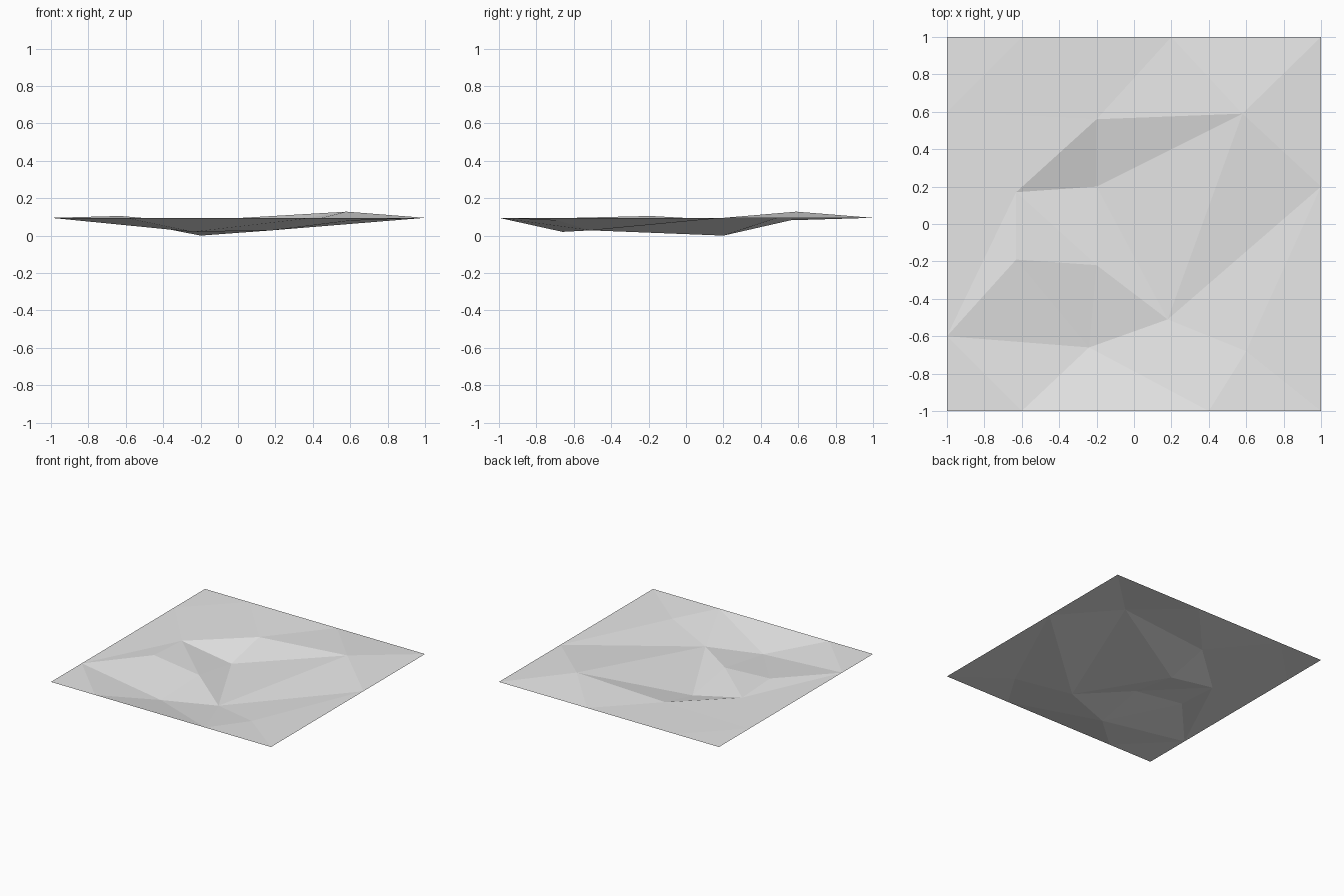
import bpy
import bmesh
from mathutils import Vector
from mathutils.geometry import delaunay_2d_cdt

default_cube = bpy.data.objects.get("Cube")
if default_cube:
    bpy.data.objects.remove(default_cube, do_unlink=True)

RIM = 0.095

# Level rim: corners plus the points where creases meet the border
rim = {
    "sw": (-1, -1), "south_a": (-.6, -1), "south_b": (.4, -1), "se": (1, -1),
    "east": (1, .2), "ne": (1, 1), "north_b": (.2, 1), "north_a": (-.6, 1),
    "nw": (-1, 1), "west_b": (-1, .6), "west_a": (-1, -.6),
}

# Hills and hollows inside the rim
relief = {
    "bank_west": (-.63, .17, .085),
    "bank_north": (-.2, .56, .082),
    "pit": (-.2, .2, 0),
    "peak": (.58, .59, .128),
    "knoll": (-.63, -.19, .105),
    "saddle": (-.2, -.22, .068),
    "valley": (.18, -.51, .028),
    "hollow": (-.24, -.66, .02),
    "shelf": (.6, -.68, .08),
}

# Crease lines, each a path through named points
creases = [
    "sw south_a south_b se east ne north_b north_a nw west_b west_a sw",
    "bank_west bank_north peak pit bank_west",
    "bank_north pit saddle knoll hollow valley saddle hollow",
    "pit valley peak east valley shelf",
    "knoll west_a hollow south_a",
    "north_a bank_north north_b peak",
    "bank_west knoll",
    "west_b bank_west",
    "west_b north_a",
]

points = {name: Vector((x, y, RIM)) for name, (x, y) in rim.items()}
points.update({name: Vector(p) for name, p in relief.items()})
names = list(points)

edges = []
for line in creases:
    path = [names.index(n) for n in line.split()]
    edges += list(zip(path, path[1:]))

# Triangulate the sheet in plan, then lift each point to its height
flat = [points[n].to_2d() for n in names]
plan, _, triangles, origins, _, _ = delaunay_2d_cdt(flat, edges, [], 0, 1e-5)

bm = bmesh.new()
verts = []
for p, origin in zip(plan, origins):
    height = points[names[origin[0]]].z if origin else RIM
    verts.append(bm.verts.new((p.x, p.y, height)))
for tri in triangles:
    face = bm.faces.new([verts[i] for i in tri])
    face.normal_update()
    if face.normal.z < 0:
        face.normal_flip()

mesh = bpy.data.meshes.new("terrain_sheet")
bm.to_mesh(mesh)
bm.free()
terrain = bpy.data.objects.new("terrain_sheet", mesh)
bpy.context.collection.objects.link(terrain)

# Plain light grey ground
grey = bpy.data.materials.new("light_grey")
grey.use_nodes = True
colour = (.8, .8, .8, 1)
grey.diffuse_color = colour
grey.node_tree.nodes["Principled BSDF"].inputs["Base Color"].default_value = colour
mesh.materials.append(grey)
